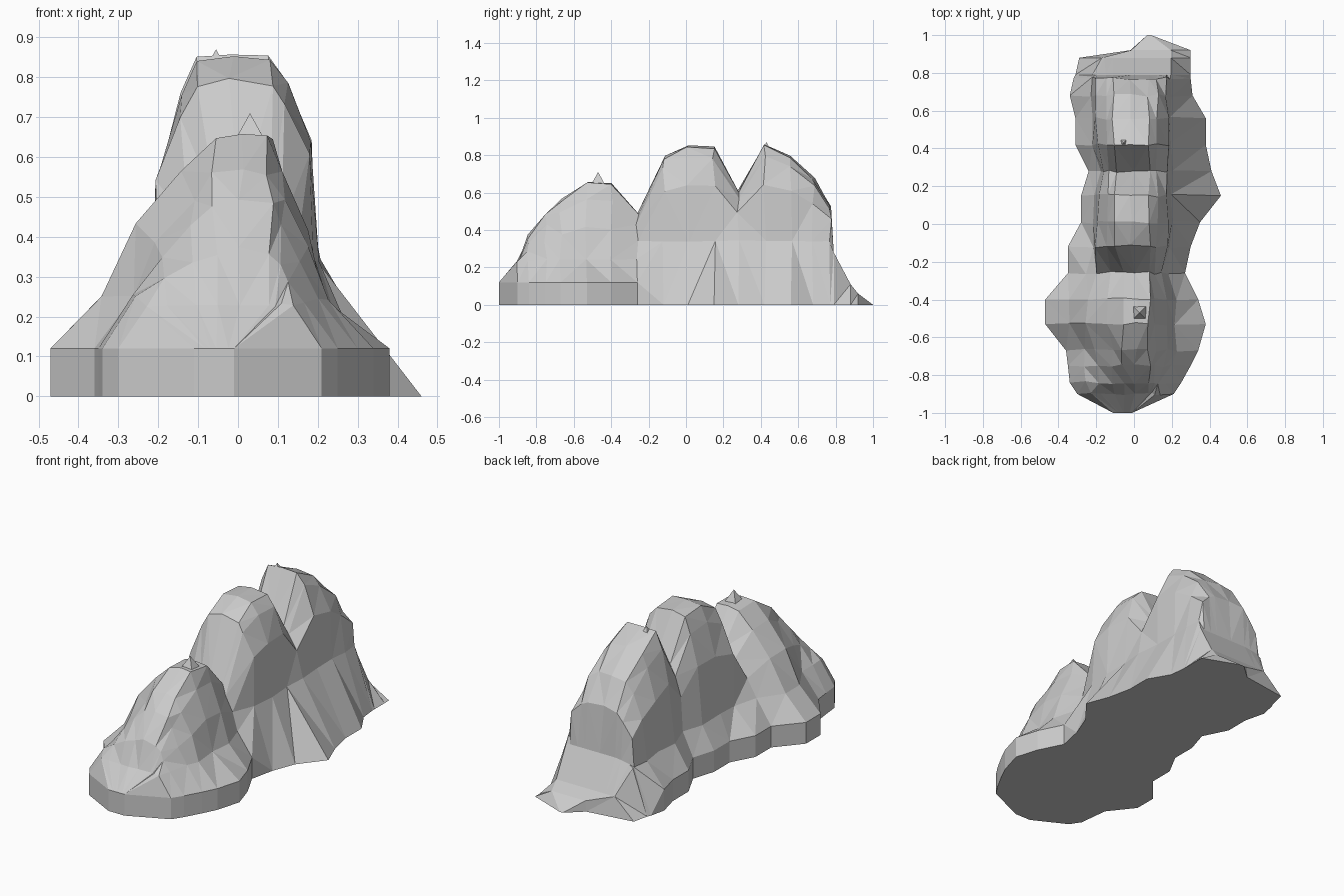
import bpy, bmesh, random

if "Cube" in bpy.data.objects:
    bpy.data.objects.remove(bpy.data.objects["Cube"])
random.seed(4)

# Stations along y: y, foot left, foot right, crest height
STATIONS = [
    (-1, -.11, -.01, .12), (-.9, -.3, .21, .23), (-.84, -.34, .25, .36),
    (-.75, -.35, .3, .48), (-.67, -.36, .34, .56), (-.53, -.47, .38, .65),
    (-.4, -.47, .34, .64), (-.26, -.35, .27, .48), (-.12, -.35, .3, .78),
    (.01, -.28, .35, .84), (.15, -.28, .46, .83), (.28, -.24, .41, .6),
    (.42, -.31, .38, .85), (.56, -.31, .38, .78), (.68, -.34, .31, .67),
    (.77, -.32, .3, .53), (.79, -.31, .3, .28), (.88, -.29, .3, .11),
    (.92, -.02, .3, .06), (1, .07, .09, 0),
]


def flank(foot, slope, crest, wall, knee, top, bulge):
    """One flank from the ground to the crest."""
    pts = [(foot, 0), (foot, min(wall, top)), (slope, min(knee, top))]
    for fx, fz in bulge + ((1, 1),):
        z = knee + (top - knee) * fz if top > knee else top
        pts.append((slope + (crest - slope) * fx, z))
    return pts


def finish(bm, name):
    mesh = bpy.data.meshes.new(name)
    bm.to_mesh(mesh)
    bm.free()
    ob = bpy.data.objects.new(name, mesh)
    bpy.context.collection.objects.link(ob)
    return ob


# Mountain body lofted through the stations
bm = bmesh.new()
rings = []
for y, fl, fr, top in STATIONS:
    front, back = y < -.2, y > .8
    wall_l = 0 if y > .75 else .12
    wall_r = .12 if front else 0
    knee_r = .24 if front else (.12 if back else .34)
    slope_l = max(fl * .75, -.34 if front else (-.17 if back else -.22))
    slope_r = min(fr * .65, .22 if front else .2)
    # the front hill leans right and has straighter flanks
    crest_l = max(fl * .4, -.06 if front else -.11)
    crest_r = min(fr * .4, .08)
    bulge_l = ((.33, .45), (.73, .79)) if front else ((.2, .55), (.65, .85))
    bulge_r = ((.35, .42), (.78, .78)) if front else ((.2, .6), (.62, .9))
    left = flank(fl, slope_l, crest_l, wall_l, .25, top, bulge_l)
    right = flank(fr, slope_r, crest_r, wall_r, knee_r, top, bulge_r)
    mid = ((crest_l + crest_r) / 2, top + (.012 if top > .3 else 0))
    ring = []
    for x, z in left + [mid] + right[::-1]:
        j = .009 if z > .2 and y < .78 else 0
        ring.append(bm.verts.new((min(max(x, fl), fr) + random.uniform(-j, j),
                                  y + random.uniform(-j, j),
                                  z + random.uniform(-j, j) * .6)))
    rings.append(ring)
for a, b in zip(rings, rings[1:]):
    for i in range(len(a)):
        k = (i + 1) % len(a)
        bm.faces.new((a[i], a[k], b[k], b[i]))
bm.faces.new(rings[0])
bmesh.ops.remove_doubles(bm, verts=bm.verts, dist=.0005)
bmesh.ops.dissolve_degenerate(bm, edges=bm.edges, dist=.0005)
bmesh.ops.triangulate(bm, faces=bm.faces)
bmesh.ops.recalc_face_normals(bm, faces=bm.faces)
finish(bm, "mountain_body")

# Small four-sided rock tips: x, y, tip height
for x, y, z in ((.03, -.47, .71), (-.055, .43, .87)):
    bm = bmesh.new()
    bmesh.ops.create_cone(bm, cap_ends=True, segments=4, radius1=.07,
                          radius2=0, depth=.09)
    ob = finish(bm, "rock_tip")
    ob.location = (x, y, z - .045)
    ob.rotation_euler.z = .785
